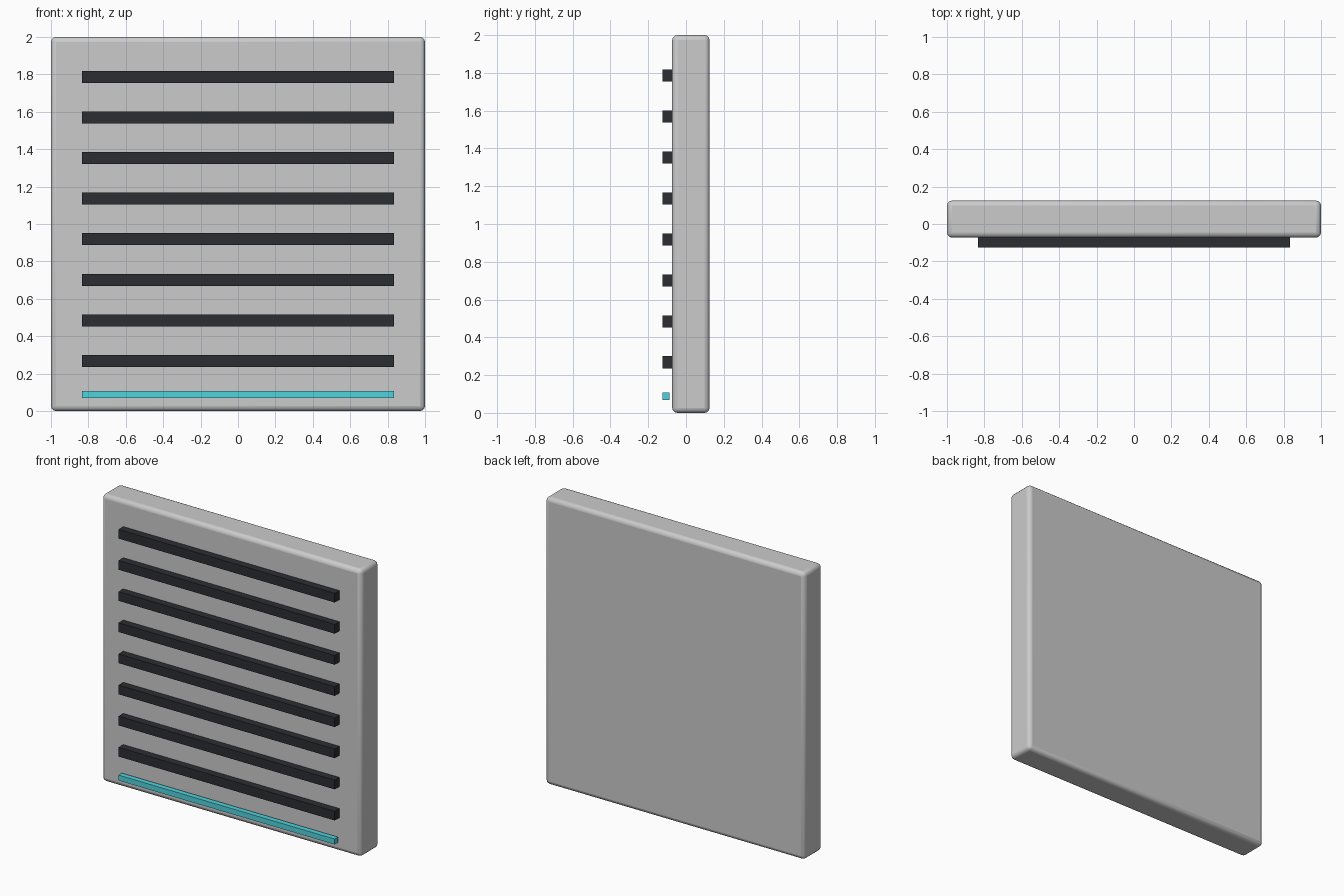
import bpy

if "Cube" in bpy.data.objects:
    bpy.data.objects.remove(bpy.data.objects["Cube"])


def material(name, color):
    m = bpy.data.materials.new(name)
    m.diffuse_color = color
    m.use_nodes = True
    m.node_tree.nodes["Principled BSDF"].inputs["Base Color"].default_value = m.diffuse_color
    return m


def box(name, x, y, z, mat=None):
    """Box from (min, max) ranges on each axis."""
    bpy.ops.mesh.primitive_cube_add(
        size=1, location=[(a + b) / 2 for a, b in (x, y, z)])
    ob = bpy.context.object
    ob.name = name
    ob.scale = [b - a for a, b in (x, y, z)]
    bpy.ops.object.transform_apply(location=False, rotation=False, scale=True)
    if mat:
        ob.data.materials.append(mat)
    return ob


dark = material("dark_slat", (0.025, 0.027, 0.032, 1))
cyan = material("cyan_strip", (0.08, 0.65, 0.72, 1))

# Wall panel with rounded edges
panel = box("panel", (-1, 1), (-0.073, 0.125), (0, 2))
bevel = panel.modifiers.new("rounded_edges", 'BEVEL')
bevel.width = 0.027
bevel.segments = 3
bpy.ops.object.shade_smooth_by_angle()

# Horizontal vent slats, slightly sunk into the panel
for i in range(8):
    z = 0.268 + i * 0.2169
    box(f"vent_slat_{i + 1}", (-0.833, 0.833), (-0.125, -0.07),
        (z - 0.032, z + 0.032), dark)

# Thin light strip standing just clear of the panel
box("light_strip", (-0.833, 0.833), (-0.125, -0.088), (0.069, 0.107), cyan)
